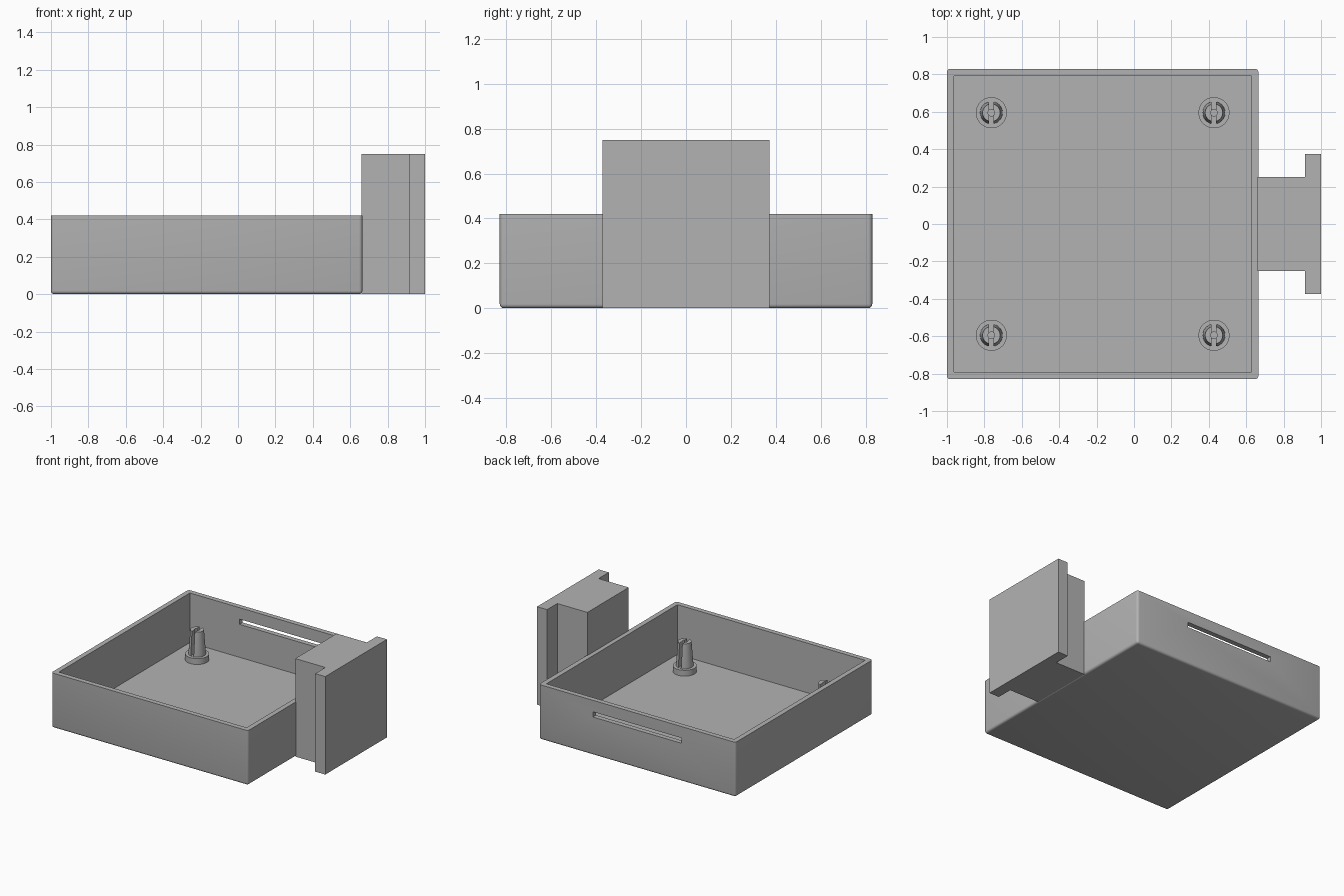
import bpy
import bmesh
import math

if "Cube" in bpy.data.objects:
    bpy.data.objects.remove(bpy.data.objects["Cube"], do_unlink=True)

GREY = (0.45, 0.45, 0.45, 1)
grey = bpy.data.materials.new("mid grey")
grey.use_nodes = True
grey.diffuse_color = GREY
grey.node_tree.nodes["Principled BSDF"].inputs["Base Color"].default_value = GREY

WALL = 0.038
FLOOR = 0.04
HEIGHT = 0.42
LEFT, RIGHT, HALF = -1.0, 0.665, 0.83
MID = (LEFT + RIGHT) / 2


def finish(name, bm):
    bmesh.ops.recalc_face_normals(bm, faces=bm.faces)
    mesh = bpy.data.meshes.new(name)
    bm.to_mesh(mesh)
    bm.free()
    mesh.materials.append(grey)
    obj = bpy.data.objects.new(name, mesh)
    bpy.context.collection.objects.link(obj)
    return obj


def box(name, low, high, rounding=0):
    """Box between two corners; rounding softens all edges but the top rim."""
    bm = bmesh.new()
    bmesh.ops.create_cube(bm, size=1)
    for v in bm.verts:
        v.co = [lo if c < 0 else hi for c, lo, hi in zip(v.co, low, high)]
    if rounding:
        edges = [e for e in bm.edges if min(v.co.z for v in e.verts) < high[2] - 0.001]
        bmesh.ops.bevel(bm, geom=edges, offset=rounding, segments=4,
                        profile=0.5, affect='EDGES')
    return finish(name, bm)


def lathe(name, profile, x, y, sides=48):
    """Solid of revolution from (radius, height) points."""
    bm = bmesh.new()
    rings = []
    for r, z in profile:
        rings.append([bm.verts.new((x + r * math.cos(a), y + r * math.sin(a), z))
                      for a in (math.tau * i / sides for i in range(sides))])
    for lower, upper in zip(rings, rings[1:]):
        for i in range(sides):
            j = (i + 1) % sides
            bm.faces.new((lower[i], lower[j], upper[j], upper[i]))
    bm.faces.new(rings[0])
    bm.faces.new(rings[-1])
    return finish(name, bm)


def cut(obj, cutters):
    """Subtract the cutters, bake the result and discard them."""
    for cutter in cutters:
        cutter.hide_render = True
        mod = obj.modifiers.new("cut", 'BOOLEAN')
        mod.operation = 'DIFFERENCE'
        mod.solver = 'EXACT'
        mod.object = cutter
    graph = bpy.context.evaluated_depsgraph_get()
    mesh = bpy.data.meshes.new_from_object(obj.evaluated_get(graph))
    obj.modifiers.clear()
    obj.data = mesh
    for cutter in cutters:
        bpy.data.objects.remove(cutter, do_unlink=True)


def smooth(obj):
    bpy.ops.object.select_all(action='DESELECT')
    obj.select_set(True)
    bpy.context.view_layer.objects.active = obj
    bpy.ops.object.shade_smooth_by_angle(angle=math.radians(30))


# Open tray with a long slot through the back wall
tray = box("tray", (LEFT, -HALF, 0), (RIGHT, HALF, HEIGHT), rounding=0.018)
cavity = box("cavity_cutter", (LEFT + WALL, -HALF + WALL, FLOOR),
             (RIGHT - WALL, HALF - WALL, HEIGHT + 0.1))
slot = box("slot_cutter", (MID - 0.375, HALF - 0.1, 0.292),
           (MID + 0.375, HALF + 0.1, 0.332))
cut(tray, [cavity, slot])
smooth(tray)

# Four split pegs, each on a round collar
for side, sx in (("left", 1), ("right", -1)):
    for end, sy in (("front", -1), ("back", 1)):
        x, y = MID + sx * 0.595, sy * 0.595
        peg = lathe(f"peg_{end}_{side}",
                    [(0.083, FLOOR - 0.01), (0.083, 0.085), (0.06, 0.085),
                     (0.06, 0.1), (0.047, 0.27)], x, y)
        split = box("split_cutter", (x - 0.012, y - 0.1, 0.087), (x + 0.012, y + 0.1, 0.4))
        bore = lathe("bore_cutter", [(0.018, 0.06), (0.018, 0.4)], x, y, 24)
        cut(peg, [split, bore])
        smooth(peg)

# T-shaped mounting rail beside the tray
outline = [(RIGHT - 0.005, 0.25), (0.915, 0.25), (0.915, 0.373), (1, 0.373)]
outline += [(x, -y) for x, y in reversed(outline)]
bm = bmesh.new()
base = bm.faces.new([bm.verts.new((x, y, 0)) for x, y in outline])
top = bmesh.ops.extrude_face_region(bm, geom=[base])["geom"]
bmesh.ops.translate(bm, vec=(0, 0, 0.75),
                    verts=[g for g in top if isinstance(g, bmesh.types.BMVert)])
if base.is_valid and len(bm.faces) < len(outline) + 2:
    bmesh.ops.holes_fill(bm, edges=bm.edges)
finish("mounting_rail", bm)
